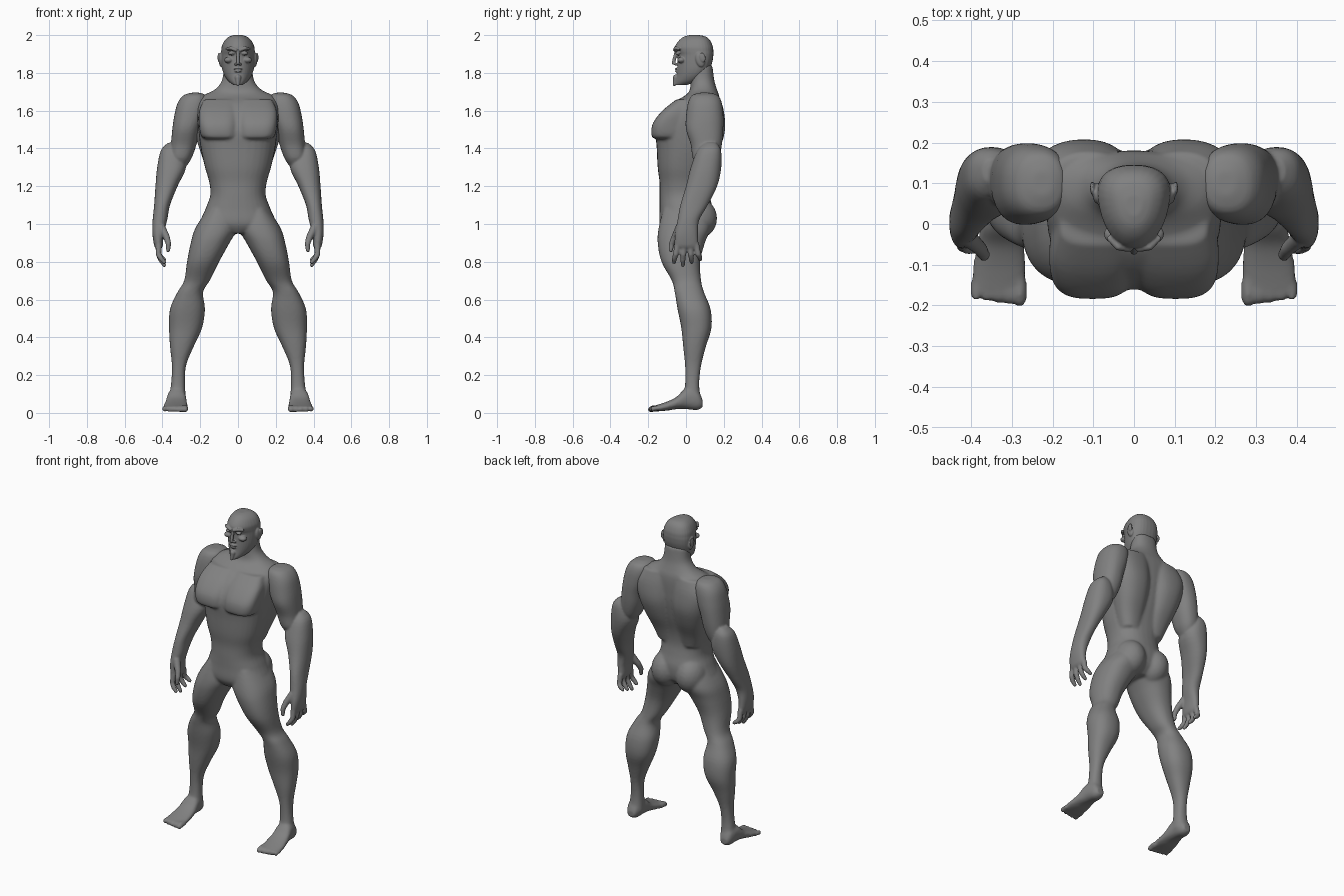
import bpy
import bmesh
from math import cos, sin, pi, copysign
from mathutils import Matrix, Vector

cube = bpy.data.objects.get("Cube")
if cube:
    bpy.data.objects.remove(cube)


def make_material(name, value):
    material = bpy.data.materials.new(name)
    material.use_nodes = True
    colour = (value, value, value, 1)
    material.diffuse_color = colour
    material.node_tree.nodes["Principled BSDF"].inputs["Base Color"].default_value = colour
    return material


skin = make_material("grey skin", 0.22)


def spline(a, b, c, d, t):
    """Smooth interpolation between b and c."""
    return b + 0.5 * t * (c - a + t * (2 * a - 5 * b + 4 * c - d + t * (3 * (b - c) + d - a)))


def loft(bm, rings, axis="z", power=2.3, taper=0, sides=32, steps=4):
    """Closed skin through rings given as (position, low and high x, low and high depth)."""
    dense = []
    for i in range(len(rings) - 1):
        group = (rings[max(i - 1, 0)], rings[i], rings[i + 1], rings[min(i + 2, len(rings) - 1)])
        for step in range(steps):
            dense.append([spline(*values, step / steps) for values in zip(*group)])
    dense.append(rings[-1])
    loops = []
    for pos, x0, x1, d0, d1 in dense:
        loop = []
        for k in range(sides):
            c, s = cos(2 * pi * k / sides), sin(2 * pi * k / sides)
            u = copysign(abs(c) ** (2 / power), c)
            v = copysign(abs(s) ** (2 / power), s)
            x = (x0 + x1) / 2 + u * (x1 - x0) / 2 * (1 + taper * v)
            d = (d0 + d1) / 2 + v * (d1 - d0) / 2
            loop.append(bm.verts.new((x, d, pos) if axis == "z" else (x, pos, d)))
        loops.append(loop)
    faces = [bm.faces.new(loops[0]), bm.faces.new(loops[-1][::-1])]
    for low, high in zip(loops, loops[1:]):
        for k in range(sides):
            j = (k + 1) % sides
            faces.append(bm.faces.new((low[k], high[k], high[j], low[j])))
    bmesh.ops.recalc_face_normals(bm, faces=faces)


def centred(rings):
    return [(z, -half, half, front, back) for z, half, front, back in rings]


def ball(bm, centre, size, tilt=0):
    matrix = Matrix.Translation(centre) @ Matrix.Rotation(tilt, 4, "X") @ Matrix.Diagonal((*size, 1))
    bmesh.ops.create_icosphere(bm, subdivisions=3, radius=1, matrix=matrix)


def tube(bm, points, radii):
    """Rounded chain of tapered segments, used for fingers, toes and the nose."""
    points = [Vector(p) for p in points]
    for p, r in zip(points, radii):
        ball(bm, p, (r, r, r))
    for p, q, r, s in zip(points, points[1:], radii, radii[1:]):
        turn = (q - p).to_track_quat("Z", "Y").to_matrix().to_4x4()
        bmesh.ops.create_cone(bm, cap_ends=True, segments=16, radius1=r, radius2=s,
                              depth=(q - p).length,
                              matrix=Matrix.Translation((p + q) / 2) @ turn)


def add_mirrored(bm, keep=True):
    """Reflect everything so far to the other side."""
    geometry = bm.verts[:] + bm.edges[:] + bm.faces[:]
    if keep:
        geometry = bmesh.ops.duplicate(bm, geom=geometry)["geom"]
    verts = [g for g in geometry if isinstance(g, bmesh.types.BMVert)]
    faces = [g for g in geometry if isinstance(g, bmesh.types.BMFace)]
    bmesh.ops.scale(bm, vec=(-1, 1, 1), verts=verts)
    bmesh.ops.reverse_faces(bm, faces=faces)


def finish(name, bm, voxel, smoothing):
    """Fuse the overlapping masses into one smooth skin."""
    mesh = bpy.data.meshes.new(name)
    bm.to_mesh(mesh)
    bm.free()
    mesh.materials.append(skin)
    obj = bpy.data.objects.new(name, mesh)
    bpy.context.collection.objects.link(obj)
    remesh = obj.modifiers.new("fuse", "REMESH")
    remesh.mode = "VOXEL"
    remesh.voxel_size = voxel
    remesh.use_smooth_shade = True
    smooth = obj.modifiers.new("soften", "SMOOTH")
    smooth.factor = 0.5
    smooth.iterations = smoothing


# Legs from hip to ankle
body = bmesh.new()
loft(body, [
    (1.08, .03, .16, -.12, .12), (.98, .005, .225, -.145, .13), (.9, .045, .25, -.15, .1),
    (.8, .1, .27, -.13, .075), (.7, .15, .285, -.075, .08), (.64, .185, .32, -.06, .095),
    (.55, .175, .36, -.045, .13), (.45, .19, .365, -.025, .135), (.35, .235, .36, -.015, .105),
    (.25, .275, .35, -.005, .08), (.15, .28, .355, -.005, .07), (.06, .275, .37, -.02, .08)])
# Feet and toes
loft(body, [
    (.088, .3, .35, .03, .07), (.06, .285, .365, .015, .12), (0, .275, .375, .02, .13),
    (-.05, .27, .385, .02, .085), (-.1, .265, .395, .012, .06), (-.16, .265, .4, .008, .04)], axis="y")
for i in range(5):
    x, r = .28 + .027 * i, .017 - .001 * i
    tube(body, [(x, -.14, .025), (x, -.175, .024), (x, -.186 + .003 * i, .018)], [r, r, r])
# Glutes
ball(body, (.085, .06, 1.03), (.09, .105, .11))
# Back muscles
loft(body, [
    (1.22, .02, .14, 0, .11), (1.3, .015, .17, 0, .135), (1.4, .01, .205, 0, .18),
    (1.5, .005, .235, 0, .207), (1.6, .005, .25, .02, .2), (1.68, .01, .2, .05, .175)])
# Chest muscles
loft(body, [
    (1.45, .02, .165, -.16, 0), (1.465, .003, .195, -.182, 0), (1.53, .002, .207, -.177, 0),
    (1.6, .002, .205, -.125, .02), (1.66, .005, .18, -.05, .05)], power=3)
add_mirrored(body)
# Trunk and neck
loft(body, centred([
    (.95, .05, -.11, .08), (1, .19, -.14, .13), (1.08, .172, -.14, .14), (1.15, .147, -.14, .125),
    (1.22, .152, -.14, .115), (1.3, .175, -.15, .125), (1.4, .197, -.155, .155),
    (1.5, .21, -.16, .175), (1.58, .215, -.125, .18), (1.64, .21, -.07, .18),
    (1.68, .185, -.005, .175), (1.71, .125, .02, .165), (1.76, .085, .025, .15), (1.84, .075, .03, .14)]))
finish("torso_and_legs", body, .008, 6)

# Arms with hands
for side in ("left", "right"):
    arm = bmesh.new()
    # Shoulder and upper arm
    loft(arm, [
        (1.695, .2, .25, .07, .13), (1.68, .17, .29, .03, .17), (1.64, .16, .32, .01, .19),
        (1.57, .175, .338, 0, .198), (1.5, .2, .348, 0, .197), (1.42, .22, .355, .025, .19),
        (1.35, .245, .36, .035, .175), (1.31, .27, .34, .06, .15)])
    # Forearm and palm
    loft(arm, [
        (1.43, .325, .37, .1, .16), (1.39, .295, .408, .06, .185), (1.3, .275, .428, .025, .187),
        (1.2, .32, .437, 0, .165), (1.1, .36, .444, -.03, .115), (1.02, .375, .452, -.045, .07),
        (.95, .393, .453, -.058, .063), (.89, .397, .445, -.06, .065), (.87, .405, .435, -.05, .055)])
    # Fingers and thumb
    for i in range(4):
        y, drop = -.045 + .033 * i, .015 * abs(i - 1)
        tube(arm, [(.42, y, .89), (.421, y * 1.2, .84), (.408, y * 1.35, .81 + drop / 2),
                   (.39, y * 1.4, .782 + drop)], [.017, .015, .014, .011])
    tube(arm, [(.405, -.035, .98), (.378, -.06, .93), (.368, -.076, .895), (.37, -.08, .86)],
         [.022, .018, .015, .011])
    if side == "right":
        add_mirrored(arm, keep=False)
    finish(side + "_arm", arm, .006, 4)

# Ears, brows and eyelids
head = bmesh.new()
ball(head, (.09, .075, 1.87), (.012, .024, .04), tilt=.25)
ball(head, (.102, .088, 1.882), (.006, .016, .026), tilt=.25)
tube(head, [(.012, -.06, 1.921), (.038, -.055, 1.931), (.06, -.036, 1.926)], [.009, .01, .007])
ball(head, (.036, -.044, 1.903), (.017, .011, .01))
# Cheekbones and nostrils
ball(head, (.05, -.025, 1.868), (.024, .022, .016))
ball(head, (.011, -.054, 1.846), (.009, .01, .007))
add_mirrored(head)
# Skull and jaw
loft(head, centred([
    (2, .02, .02, .07), (1.992, .045, -.01, .105), (1.972, .068, -.037, .128),
    (1.94, .083, -.058, .142), (1.915, .086, -.054, .145), (1.895, .087, -.044, .145),
    (1.86, .086, -.045, .14), (1.82, .081, -.047, .125), (1.785, .069, -.05, .1),
    (1.755, .048, -.056, .06), (1.735, .022, -.06, 0)]), taper=.22)
# Nose, lips and chin beard
tube(head, [(0, -.05, 1.925), (0, -.06, 1.88), (0, -.066, 1.853)], [.008, .009, .01])
ball(head, (0, -.05, 1.821), (.026, .009, .005))
ball(head, (0, -.05, 1.808), (.02, .009, .005))
tube(head, [(0, -.052, 1.775), (0, -.062, 1.738)], [.017, .008])
finish("head", head, .0035, 3)

# Eyeballs
eyes = bmesh.new()
ball(eyes, (.036, -.046, 1.903), (.012, .011, .007))
add_mirrored(eyes)
finish("eyes", eyes, .002, 1)
